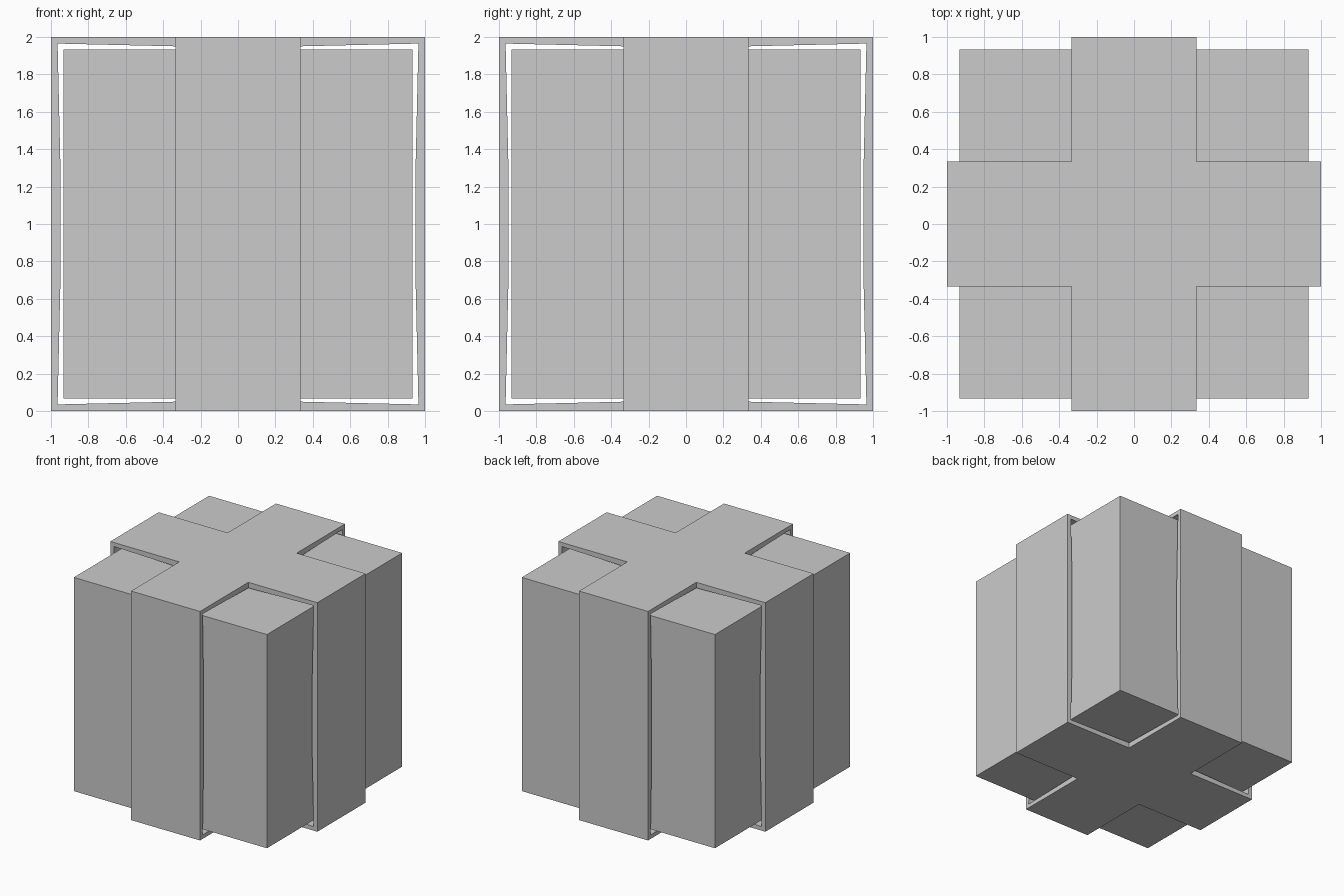
import bpy, bmesh
from mathutils import Matrix

if "Cube" in bpy.data.objects:
    bpy.data.objects.remove(bpy.data.objects["Cube"])

THIRD = 1 / 3
CENTRE = Matrix.Translation((0, 0, 1))


def add_object(name, bm):
    mesh = bpy.data.meshes.new(name)
    bm.to_mesh(mesh)
    bm.free()
    obj = bpy.data.objects.new(name, mesh)
    bpy.context.collection.objects.link(obj)
    return obj


# Inner box
bm = bmesh.new()
bmesh.ops.create_cube(bm, size=1.866, matrix=CENTRE)
add_object("box", bm)

# Crossed wrapping bands: cube cut in thirds, keeping only the two upright loops
bm = bmesh.new()
bmesh.ops.create_cube(bm, size=2, matrix=CENTRE)
for axis in range(3):
    for side in (-THIRD, THIRD):
        point = [0, 0, 1]
        point[axis] += side
        normal = [0, 0, 0]
        normal[axis] = 1
        bmesh.ops.bisect_plane(bm, geom=bm.verts[:] + bm.edges[:] + bm.faces[:],
                               plane_co=point, plane_no=normal)
unwanted = []
for face in bm.faces:
    c = face.calc_center_median()
    if abs(c.x) > 0.4 and abs(c.y) > 0.4:
        unwanted.append(face)
bmesh.ops.delete(bm, geom=unwanted, context='FACES')
bmesh.ops.recalc_face_normals(bm, faces=bm.faces[:])
bands = add_object("ribbon_bands", bm)

# Band thickness, growing inward
solid = bands.modifiers.new("thickness", 'SOLIDIFY')
solid.thickness = 0.05
solid.offset = -1
